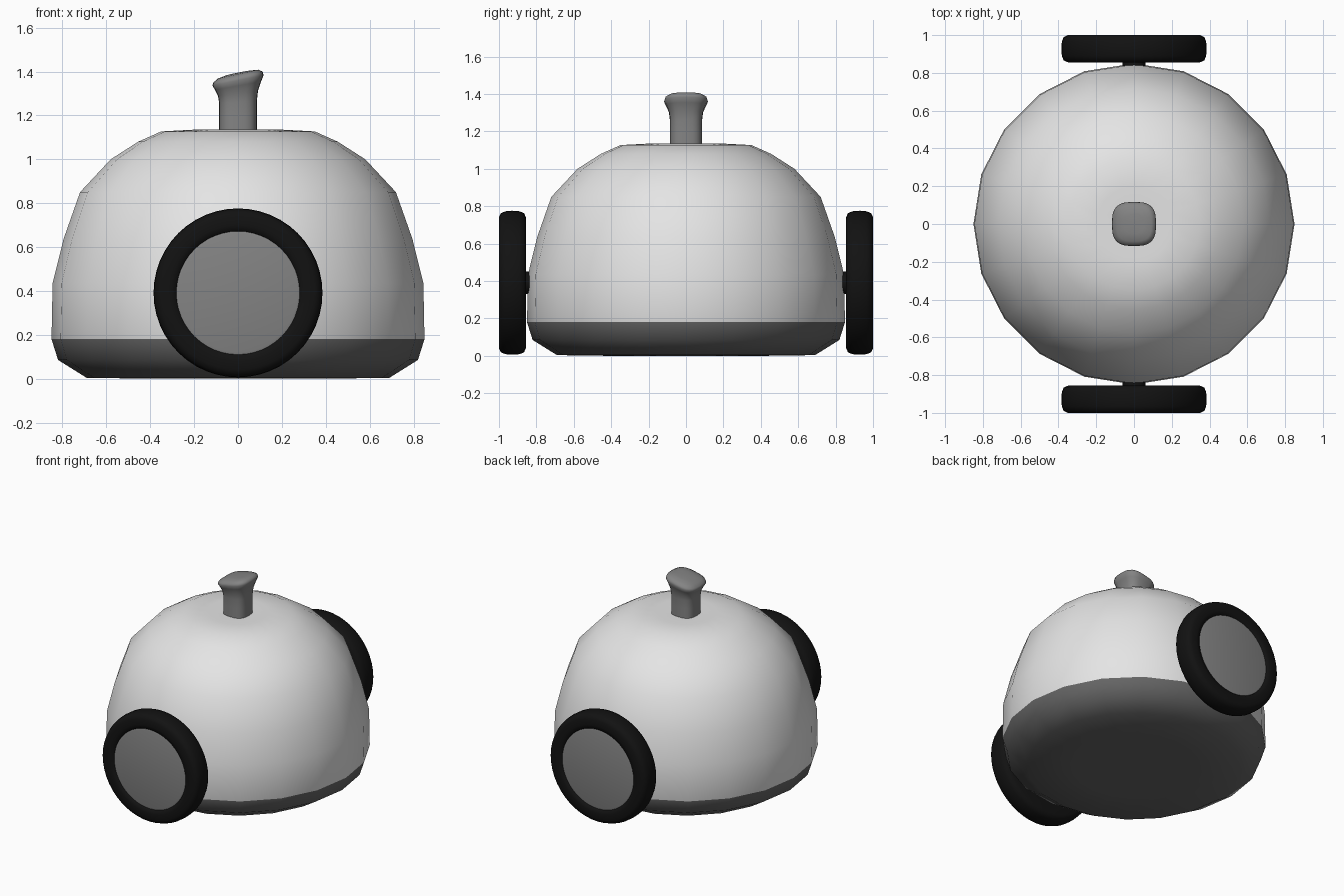
import bpy, bmesh, math
from math import sin, cos, pi, copysign

if "Cube" in bpy.data.objects:
    bpy.data.objects.remove(bpy.data.objects["Cube"])


def material(name, v):
    m = bpy.data.materials.new(name)
    m.diffuse_color = (v, v, v, 1)
    m.use_nodes = True
    m.node_tree.nodes["Principled BSDF"].inputs["Base Color"].default_value = m.diffuse_color
    return m


white = material("shell white", 0.78)
dark = material("base dark grey", 0.13)
grey = material("mid grey", 0.23)
black = material("tyre black", 0.006)


def loft(name, rings, mats, cap_start=True, cap_end=True, rule=None, angle=60):
    """Skin a list of equal-length closed rings of points."""
    bm = bmesh.new()
    vr = [[bm.verts.new(p) for p in r] for r in rings]
    n = len(vr[0])
    for a, b in zip(vr, vr[1:]):
        for i in range(n):
            j = (i + 1) % n
            bm.faces.new((a[i], a[j], b[j], b[i]))
    if cap_start:
        bm.faces.new(vr[0][::-1])
    if cap_end:
        bm.faces.new(vr[-1])
    bmesh.ops.remove_doubles(bm, verts=bm.verts, dist=1e-5)
    bmesh.ops.recalc_face_normals(bm, faces=bm.faces)
    if rule:
        for f in bm.faces:
            f.material_index = rule(f.calc_center_median())
    me = bpy.data.meshes.new(name)
    bm.to_mesh(me)
    bm.free()
    for m in mats:
        me.materials.append(m)
    ob = bpy.data.objects.new(name, me)
    bpy.context.collection.objects.link(ob)
    bpy.ops.object.select_all(action='DESELECT')
    ob.select_set(True)
    bpy.context.view_layer.objects.active = ob
    bpy.ops.object.shade_smooth_by_angle(angle=math.radians(angle))
    return ob


def circle_z(r, z, n):
    return [(r * cos(2 * pi * i / n), r * sin(2 * pi * i / n), z) for i in range(n)]


def circle_y(r, y, n, cz):
    return [(r * cos(2 * pi * i / n), y, cz + r * sin(2 * pi * i / n)) for i in range(n)]


# Domed body, twenty sides, with a dark lower band and underside
profile = [(0.4, 0.0), (0.69, 0.004), (0.82, 0.085), (0.85, 0.18), (0.845, 0.435),
           (0.795, 0.637), (0.72, 0.85), (0.58, 1.0), (0.455, 1.08),
           (0.35, 1.127), (0.2, 1.135), (0.09, 1.13)]
loft("body", [circle_z(r, z, 20) for r, z in profile], [white, dark],
     rule=lambda c: 1 if c.z < 0.18 else 0)


# Chimney stalk: rounded-square section flaring to a tilted cap
def squircle(r, z, tilt, n=24, e=0.68):
    pts = []
    for i in range(n):
        a = 2 * pi * i / n
        x = r * copysign(abs(cos(a)) ** e, cos(a))
        y = r * copysign(abs(sin(a)) ** e, sin(a))
        pts.append((x, y, z + tilt * x))
    return pts


stalk = [(0.086, 1.12, 0), (0.086, 1.2, 0), (0.086, 1.26, 0.05), (0.091, 1.3, 0.12),
         (0.105, 1.335, 0.18), (0.117, 1.36, 0.2), (0.112, 1.375, 0.22),
         (0.092, 1.388, 0.22), (0.05, 1.394, 0.2), (0.01, 1.395, 0.2)]
loft("stalk", [squircle(*s) for s in stalk], [grey])

# Wheels on both sides: rounded tyre, flush hub disc
CZ, N = 0.391, 48
tyre = [(0.28, 0.985), (0.285, 0.996), (0.31, 1.0), (0.35, 1.0), (0.372, 0.99),
        (0.382, 0.965), (0.385, 0.93), (0.382, 0.89), (0.372, 0.866),
        (0.35, 0.856), (0.27, 0.856)]
hub = [(0.281, 0.97), (0.281, 0.989), (0.27, 0.992)]
for side, s in (("front", -1), ("back", 1)):
    loft(side + "_tyre", [circle_y(r, s * y, N, CZ) for r, y in tyre], [black],
         cap_start=False)
    loft(side + "_hub", [circle_y(r, s * y, N, CZ) for r, y in hub], [grey], angle=30)
    # Short axle stub joining wheel and body
    loft(side + "_axle", [circle_y(0.06, s * y, 16, CZ) for y in (0.8, 0.86)], [black])
